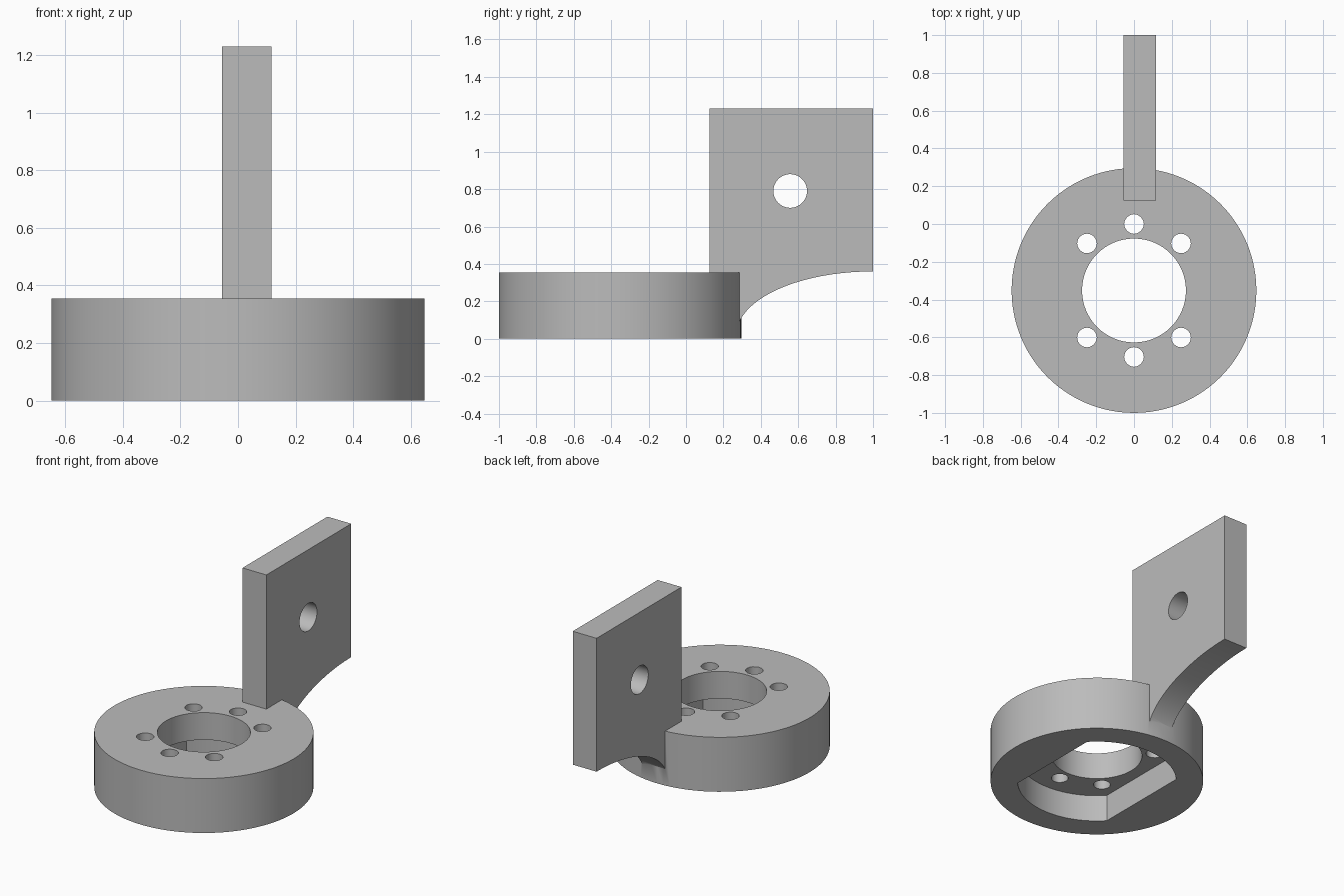
import bpy, bmesh
from math import sin, cos, pi, radians, asin, acos, sqrt
from mathutils import Vector

cube = bpy.data.objects.get("Cube")
if cube:
    bpy.data.objects.remove(cube, do_unlink=True)

# Plain grey metal
grey = bpy.data.materials.new("grey metal")
grey.use_nodes = True
colour = (0.5, 0.5, 0.5, 1)
grey.diffuse_color = colour
grey.node_tree.nodes["Principled BSDF"].inputs["Base Color"].default_value = colour

HUB_Y, HUB_R, HUB_H = -0.352, 0.648, 0.355
BOLT_R = 0.352


def arc(cx, cy, rx, ry, start, end, n):
    """Points along an elliptical arc, both ends included."""
    return [(cx + rx * cos(start + (end - start) * i / n),
             cy + ry * sin(start + (end - start) * i / n)) for i in range(n + 1)]


def circle(cx, cy, r, n):
    return arc(cx, cy, r, r, 0, 2 * pi, n)[:-1]


def prism(name, outline, low, high, along="z"):
    """Extrude a closed outline along z (xy outline) or x (yz outline)."""
    place = (lambda a, b, h: (a, b, h)) if along == "z" else (lambda a, b, h: (h, a, b))
    bm = bmesh.new()
    face = bm.faces.new([bm.verts.new(place(a, b, low)) for a, b in outline])
    new = bmesh.ops.extrude_face_region(bm, geom=[face])["geom"]
    bmesh.ops.translate(bm, verts=[v for v in new if isinstance(v, bmesh.types.BMVert)],
                        vec=Vector(place(0, 0, high - low)))
    bmesh.ops.recalc_face_normals(bm, faces=bm.faces)
    mesh = bpy.data.meshes.new(name)
    bm.to_mesh(mesh)
    bm.free()
    mesh.materials.append(grey)
    obj = bpy.data.objects.new(name, mesh)
    bpy.context.collection.objects.link(obj)
    return obj


def activate(obj):
    bpy.ops.object.select_all(action="DESELECT")
    obj.select_set(True)
    bpy.context.view_layer.objects.active = obj


def combine(obj, tool, operation="DIFFERENCE"):
    """Apply a boolean and discard the tool object."""
    activate(obj)
    mod = obj.modifiers.new("boolean", "BOOLEAN")
    mod.operation, mod.solver, mod.object = operation, "EXACT", tool
    bpy.ops.object.modifier_apply(modifier=mod.name)
    bpy.data.objects.remove(tool, do_unlink=True)


# Round hub with a centre bore
bracket = prism("hub_with_arm", circle(0, HUB_Y, HUB_R, 96), 0, HUB_H)
combine(bracket, prism("bore_cutter", circle(0, HUB_Y, 0.275, 64), -0.1, 0.5))

# Pocket in the underside: a circle with two flat sides
pocket_r, flat_x = 0.484, 0.355
a = acos(flat_x / pocket_r)
pocket = (arc(0, HUB_Y, pocket_r, pocket_r, a, pi - a, 32)
          + arc(0, HUB_Y, pocket_r, pocket_r, pi + a, 2 * pi - a, 32))
combine(bracket, prism("pocket_cutter", pocket, -0.1, HUB_H / 2))

# Upright arm with a curved underside
rise, reach, centre_z = 0.339, 0.73, 0.021
curve = arc(1, centre_z, reach, rise, pi / 2, pi - asin(0.06 / rise), 32)
outline = [(0.125, HUB_H - 0.1), (0.125, 1.23), (1, 1.23)] + curve + [(0.2, HUB_H - 0.1)]
arm = prism("arm", outline, -0.055, 0.117, along="x")
combine(arm, prism("pin_cutter", circle(0.557, 0.79, 0.09, 48), -0.3, 0.3, along="x"))
combine(bracket, arm, "UNION")

# Six bolt holes in two groups of three
for angle in (45, 90, 135, 225, 270, 315):
    t = radians(angle)
    hole = circle(BOLT_R * cos(t), HUB_Y + BOLT_R * sin(t), 0.052, 16)
    combine(bracket, prism("bolt_cutter", hole, -0.1, 0.5))

activate(bracket)
bpy.ops.object.shade_smooth_by_angle(angle=radians(30))
